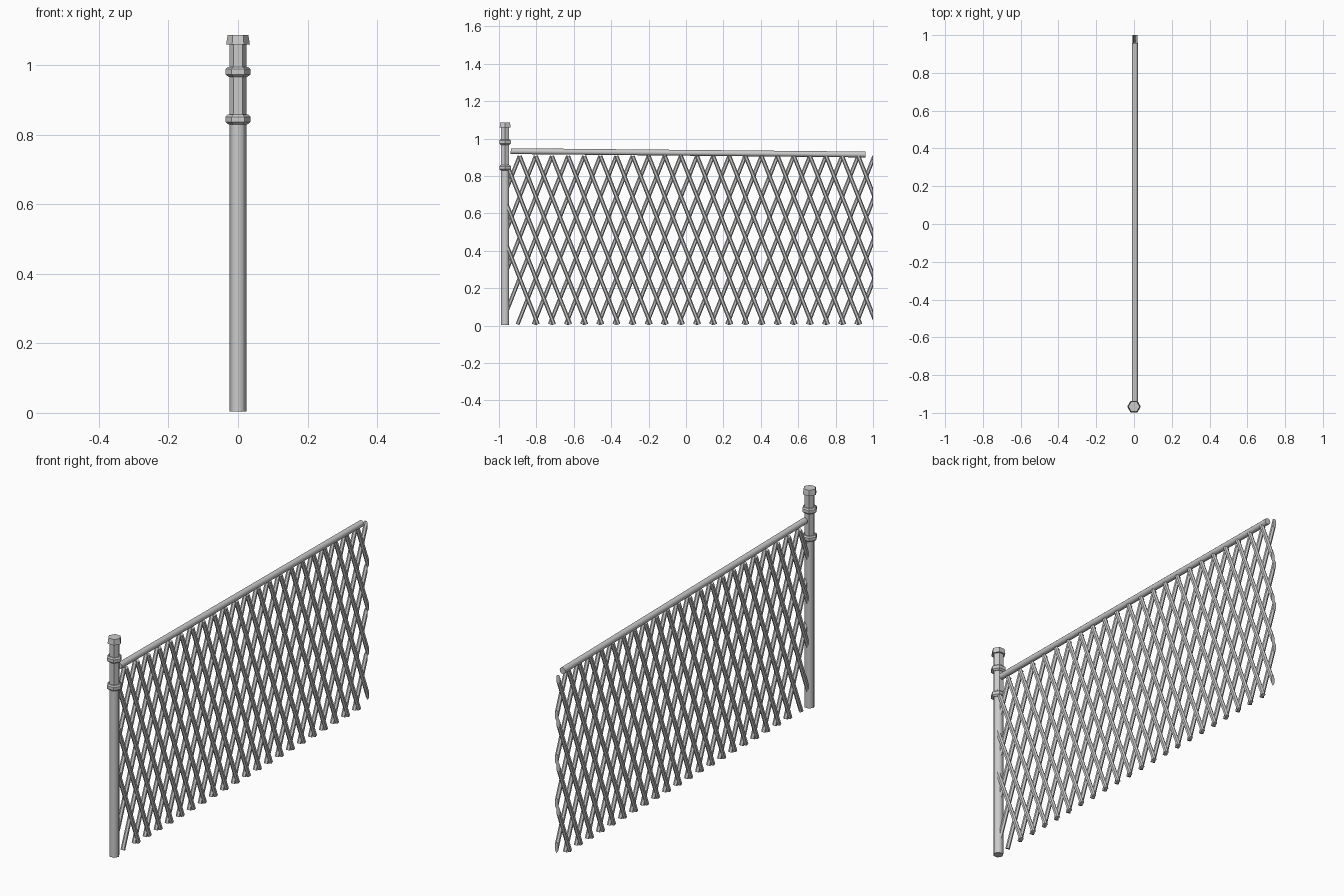
import bpy, bmesh
from math import cos, sin, tau
from mathutils import Vector

if "Cube" in bpy.data.objects:
    bpy.data.objects.remove(bpy.data.objects["Cube"])

POST_Y = -0.967
STEP, RISE = 0.0862, 0.218         # lattice column spacing, crossing spacing
Z0, FIRST = 0.036, -0.803          # lowest crossing height, first full column


def finish(name, bm, smooth=None):
    bmesh.ops.recalc_face_normals(bm, faces=bm.faces)
    mesh = bpy.data.meshes.new(name)
    bm.to_mesh(mesh)
    bm.free()
    obj = bpy.data.objects.new(name, mesh)
    bpy.context.collection.objects.link(obj)
    if smooth:
        bpy.ops.object.select_all(action='DESELECT')
        obj.select_set(True)
        bpy.context.view_layer.objects.active = obj
        bpy.ops.object.shade_smooth_by_angle(angle=smooth)
    return obj


def turned(name, profile, sides=6, smooth=None):
    """Prism stack around the post axis from (radius, z) pairs."""
    bm = bmesh.new()
    rings = [[bm.verts.new((r * cos(tau * i / sides), POST_Y + r * sin(tau * i / sides), z))
              for i in range(sides)] for r, z in profile]
    for a, b in zip(rings, rings[1:]):
        for i in range(sides):
            j = (i + 1) % sides
            bm.faces.new((a[i], a[j], b[j], b[i]))
    bm.faces.new(rings[0][::-1])
    bm.faces.new(rings[-1])
    return finish(name, bm, smooth)


def add_rod(bm, p, q, radius, sides):
    """Capped rod between two points."""
    p, q = Vector(p), Vector(q)
    made = bmesh.ops.create_cone(bm, cap_ends=True, segments=sides, radius1=radius,
                                 radius2=radius, depth=(q - p).length)
    rot = (q - p).to_track_quat('Z', 'Y').to_matrix()
    bmesh.ops.rotate(bm, verts=made['verts'], cent=(0, 0, 0), matrix=rot)
    bmesh.ops.translate(bm, verts=made['verts'], vec=(p + q) / 2)


def clip(bm, y, sign):
    """Trim everything beyond a plane of constant y and cap the cuts."""
    cut = bmesh.ops.bisect_plane(bm, geom=bm.verts[:] + bm.edges[:] + bm.faces[:],
                                 plane_co=(0, y, 0), plane_no=(0, sign, 0), clear_outer=True)
    edges = [e for e in cut['geom_cut'] if isinstance(e, bmesh.types.BMEdge)]
    bmesh.ops.holes_fill(bm, edges=edges, sides=0)


# Post shafts
turned("post_shaft", [(0.0245, 0.004), (0.0245, 0.835)], smooth=1.15)
turned("post_neck", [(0.0245, 0.83), (0.0245, 1.07)])

# Collars and cap
for name, z in (("lower_collar", 0.830), ("upper_collar", 0.967)):
    turned(name, [(0.027, z), (0.036, z + 0.007), (0.036, z + 0.022), (0.030, z + 0.028)])
turned("post_cap", [(0.034, 1.060), (0.030, 1.087)])

# Sloping top rail
bm = bmesh.new()
add_rod(bm, (0.005, -0.937, 0.933), (0.005, 0.959, 0.915), 0.0155, 12)
finish("top_rail", bm, 0.7)

# Two layers of crossed lattice rods, trimmed at the post and at the far edge
for name, lean, x, columns in (("lattice_rods_rising", 1, 0.0, range(-5, 21)),
                               ("lattice_rods_falling", -1, 0.009, range(0, 25))):
    bm = bmesh.new()
    run = lean * STEP / RISE
    lo, hi = 0.007, 0.907
    for k in columns:
        y = FIRST + k * STEP
        add_rod(bm, (x, y + run * (lo - Z0), lo), (x, y + run * (hi - Z0), hi), 0.0105, 6)
    clip(bm, 1.0, 1)
    clip(bm, -0.955, -1)
    finish(name, bm)
